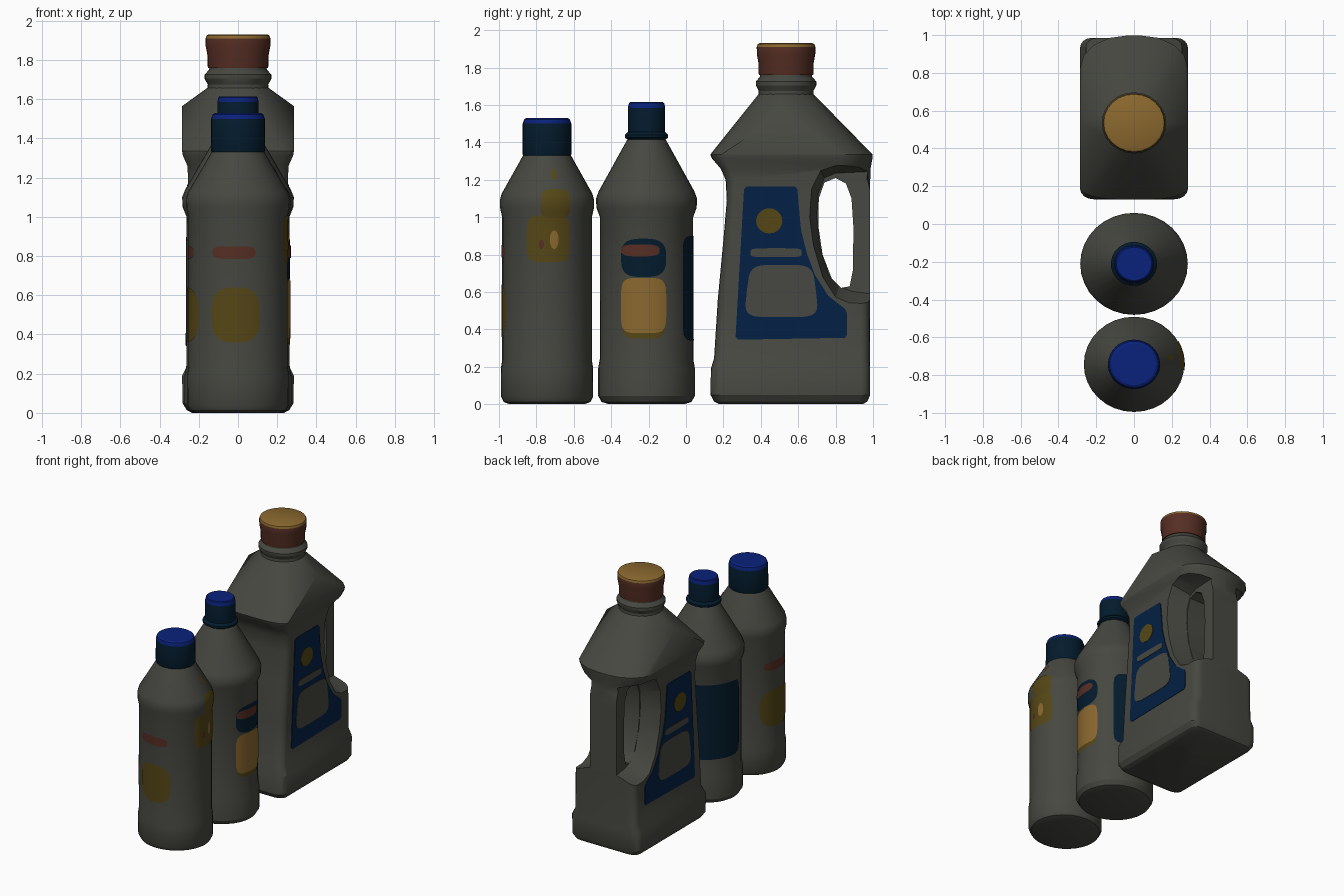
import bpy, bmesh, math
from math import sin, cos, pi, radians

if "Cube" in bpy.data.objects:
    bpy.data.objects.remove(bpy.data.objects["Cube"])

def material(name, rgb):
    m = bpy.data.materials.new(name)
    m.diffuse_color = (*rgb, 1)
    m.use_nodes = True
    m.node_tree.nodes["Principled BSDF"].inputs["Base Color"].default_value = m.diffuse_color
    return m

GREY = material("plastic_grey", (.064, .064, .054))
BLUE = material("cap_blue", (.003, .016, .2))
TEAL = material("dark_teal", (.001, .011, .026))
NAVY = material("label_navy", (.001, .015, .058))
ORANGE = material("warm_orange", (.26, .14, .028))
OLIVE = material("olive_yellow", (.09, .062, .008))
BROWN = material("red_brown", (.092, .027, .017))

def orient(bm):
    """Point the normals of closed solids outward."""
    if all(e.is_manifold for e in bm.edges):
        bmesh.ops.recalc_face_normals(bm, faces=bm.faces)
        if bm.calc_volume(signed=True) < 0:
            bmesh.ops.reverse_faces(bm, faces=bm.faces)

def smooth_edges(ob):
    bpy.ops.object.select_all(action='DESELECT')
    ob.select_set(True)
    bpy.context.view_layer.objects.active = ob
    bpy.ops.object.shade_smooth_by_angle(angle=radians(28))

def finish(bm, name, mats, rule=None, smooth=True):
    orient(bm)
    me = bpy.data.meshes.new(name)
    for m in mats:
        me.materials.append(m)
    if rule:
        for f in bm.faces:
            f.material_index = rule(f)
    bm.to_mesh(me)
    bm.free()
    ob = bpy.data.objects.new(name, me)
    bpy.context.collection.objects.link(ob)
    if smooth:
        smooth_edges(ob)
    return ob

def loft(rings):
    """Skin a list of equal-length closed rings and cap both ends."""
    bm = bmesh.new()
    vs = [[bm.verts.new(p) for p in r] for r in rings]
    n = len(vs[0])
    for a, b in zip(vs, vs[1:]):
        for i in range(n):
            j = (i + 1) % n
            bm.faces.new((a[i], a[j], b[j], b[i]))
    bm.faces.new(vs[0][::-1])
    bm.faces.new(vs[-1])
    return bm

STRETCH = 1.055   # the bottles are slightly wider in x

def circle(r, z, cy, n):
    return [(r * STRETCH * cos(2 * pi * i / n), cy + r * sin(2 * pi * i / n), z) for i in range(n)]

def revolve(name, prof, cy, mats, rule=None, n=32):
    return finish(loft([circle(r, z, cy, n) for r, z in prof]), name, mats, rule)

def radius_at(prof, z):
    for (r0, z0), (r1, z1) in zip(prof, prof[1:]):
        if z0 <= z <= z1:
            return r0 + (r1 - r0) * (z - z0) / max(z1 - z0, 1e-6)
    return prof[-1][0]

def decal(name, mat, prof, cy, deg, half, z0, z1, power=4, off=.003):
    """Rounded patch wrapped on a round bottle."""
    bm = bmesh.new()
    cols, rows, grid = 16, 6, []
    for i in range(cols + 1):
        t = -cos(pi * i / cols) * .998
        h = (1 - abs(t) ** power) ** (1 / power) * (z1 - z0) / 2
        a = radians(deg) + t * half / .25
        col = []
        for j in range(rows + 1):
            z = (z0 + z1) / 2 + h * (2 * j / rows - 1)
            r = radius_at(prof, z) + off
            col.append(bm.verts.new((r * STRETCH * cos(a), cy + r * sin(a), z)))
        grid.append(col)
    for a, b in zip(grid, grid[1:]):
        for j in range(rows):
            bm.faces.new((a[j], b[j], b[j + 1], a[j + 1]))
    return finish(bm, name, [mat])

# front bottle
YA = -.743
PA = [(.2, 0), (.232, .012), (.246, .04), (.247, .19), (.24, .235), (.24, 1.0),
      (.251, 1.05), (.252, 1.09), (.243, 1.125), (.128, 1.33), (.115, 1.36)]
revolve("front_bottle_body", PA, YA, [GREY])
revolve("front_bottle_cap", [(.128, 1.33), (.131, 1.34), (.13, 1.5), (.122, 1.523), (.11, 1.53)],
        YA, [TEAL, BLUE], lambda f: int(f.calc_center_median().z > 1.505))
decal("front_red_bar", BROWN, PA, YA, -95, .11, .785, .85)
decal("front_olive_patch", OLIVE, PA, YA, -93, .125, .36, .64, 3)
decal("left_red_bar", BROWN, PA, YA, 178, .13, .785, .85)
decal("left_olive_patch", OLIVE, PA, YA, 180, .17, .36, .64, 3)
decal("side_picture_base", OLIVE, PA, YA, 2, .122, .76, 1.01, 5)
decal("side_picture_neck", OLIVE, PA, YA, 11, .08, .99, 1.15, 4, .0035)
decal("side_picture_tip", OLIVE, PA, YA, 11, .02, 1.2, 1.26, 2)
decal("side_orange_spot", ORANGE, PA, YA, 9, .024, .83, .93, 2, .006)
decal("side_red_spot", BROWN, PA, YA, -7, .014, .83, .88, 2, .006)

# middle bottle
YB = -.211
PB = [(.2, 0), (.24, .012), (.259, .045), (.259, .19), (.25, .24), (.249, 1.0),
      (.268, 1.05), (.27, 1.1), (.255, 1.14), (.1, 1.42), (.09, 1.44)]
revolve("middle_bottle_body", PB, YB, [GREY])
revolve("middle_bottle_cap", [(.1, 1.415), (.116, 1.425), (.116, 1.44), (.1, 1.455), (.1, 1.585), (.094, 1.61), (.088, 1.615)],
        YB, [TEAL, BLUE], lambda f: int(f.calc_center_median().z > 1.59))
decal("side_olive_edge", OLIVE, PB, YB, -4, .12, .35, .64, 5, .002)
decal("side_orange_panel", ORANGE, PB, YB, -4, .125, .38, .675, 5, .004)
decal("side_teal_badge", TEAL, PB, YB, -4, .125, .68, .885, 3)
decal("side_red_streak", BROWN, PB, YB, -8, .105, .79, .855, 3, .006)
decal("back_teal_label", TEAL, PB, YB, 120, .305, .34, .9, 12)

# large jug: lofted body with pointed back under the shoulder
YC = .535

def outline(z, yf, yb, hx, front=(.07, .05), back=(.06, .05)):
    pts = []
    corners = [(1, yf, front, -90, 1), (1, yb, back, 0, -1), (-1, yb, back, 90, -1), (-1, yf, front, 180, 1)]
    for sx, y, (rx, ry), start, sy in corners:
        for k in range(5):
            a = radians(start + 22.5 * k)
            pts.append((sx * (hx - rx) + rx * cos(a), y + sy * ry + ry * sin(a), z))
    return pts

POINT = (.25, .17)
RIM = outline(1.335, .13, .998, .285, (.2, .06), POINT)
body = finish(loft([
    outline(0, .18, .945, .235), outline(.015, .15, .97, .262), outline(.05, .131, .985, .283),
    outline(.19, .133, .985, .285), outline(.245, .15, .983, .258), outline(.56, .17, .985, .255),
    outline(.88, .2, .985, .255), outline(1.09, .218, .985, .255), outline(1.2, .212, .985, .255, back=POINT),
    outline(1.26, .185, .987, .258, back=POINT), outline(1.315, .138, .997, .282, (.16, .06), POINT), RIM]),
    "jug_body", [GREY], smooth=False)

# handle cutters: tapered recess on each side, then the finger hole
RECESS = [(1.1, 1.28), (.80, 1.275), (.72, 1.25), (.67, 1.15), (.66, 1.0), (.68, .85),
          (.73, .68), (.80, .57), (.87, .54), (1.1, .53)]
INNER = [(1.1, 1.25), (.80, 1.235), (.74, 1.21), (.705, 1.12), (.70, 1.0), (.715, .85),
         (.76, .70), (.82, .63), (.88, .605), (1.1, .575)]
HOLE = [(.80, 1.21), (.74, 1.185), (.71, 1.1), (.708, .95), (.73, .8), (.78, .67), (.83, .622),
        (.875, .63), (.893, .72), (.895, .95), (.885, 1.1), (.855, 1.18)]

def at_x(pts, x):
    return [(x, y, z) for y, z in pts]

def volume(me):
    bm = bmesh.new()
    bm.from_mesh(me)
    v = bm.calc_volume(signed=True)
    bm.free()
    return v

def cut(ob, cutter):
    """Subtract the cutter, trying each solver until the result is sound."""
    cutter.hide_render = True
    before = volume(ob.data)
    mod = ob.modifiers.new("cut", 'BOOLEAN')
    mod.operation, mod.object = 'DIFFERENCE', cutter
    result = None
    for solver in ('MANIFOLD', 'EXACT', 'FLOAT'):
        mod.solver = solver
        bpy.context.view_layer.update()
        dg = bpy.context.evaluated_depsgraph_get()
        me = bpy.data.meshes.new_from_object(ob.evaluated_get(dg))
        if .6 * before < volume(me) < .9999 * before:
            result = me
            break
    ob.modifiers.remove(mod)
    if result:
        ob.data = result
    bpy.data.objects.remove(cutter)

for s in (1, -1):
    cut(body, finish(loft([at_x(INNER, s * .11), at_x(RECESS, s * .26), at_x(RECESS, s * .33)]),
                     "recess_cutter", [GREY], smooth=False))
cut(body, finish(loft([at_x(HOLE, -.3), at_x(HOLE, .3)]), "hole_cutter", [GREY], smooth=False))
smooth_edges(body)

# gabled shoulder
bm = bmesh.new()
for p in RIM + [(.285, YC, 1.565), (-.285, YC, 1.565)] + circle(.145, 1.66, YC, 20):
    bm.verts.new(p)
bmesh.ops.convex_hull(bm, input=bm.verts)
finish(bm, "jug_shoulder", [GREY])

revolve("jug_neck", [(.15, 1.62), (.146, 1.675), (.162, 1.705), (.162, 1.725), (.14, 1.75), (.135, 1.78)],
        YC, [GREY], n=24)
revolve("jug_cap", [(.145, 1.76), (.147, 1.77), (.147, 1.82), (.156, 1.87), (.157, 1.91), (.152, 1.925), (.142, 1.93)],
        YC, [BROWN, ORANGE], lambda f: int(f.calc_center_median().z > 1.912), 24)

# flat labels on both sides of the jug
def plate(name, mat, pts, x0, x1):
    for s, side in ((1, "right"), (-1, "left")):
        finish(loft([at_x(pts, s * x0), at_x(pts, s * x1)]), f"{name}_{side}", [mat], smooth=False)

def rounded(cy, cz, hy, hz, p=5, lean=0):
    pts = []
    for i in range(28):
        c, s = cos(2 * pi * i / 28), sin(2 * pi * i / 28)
        z = math.copysign(abs(s) ** (2 / p), s)
        y = math.copysign(abs(c) ** (2 / p), c)
        pts.append((cy + hy * y * (1 - lean * z), cz + hz * z))
    return pts

plate("jug_label", NAVY, [(.31, 1.15), (.325, 1.163), (.58, 1.165), (.595, 1.15), (.615, .93), (.645, .81), (.69, .69),
                          (.76, .58), (.85, .51), (.86, .49), (.86, .37), (.85, .355), (.28, .345), (.265, .36)], .252, .2605)
plate("label_disc", OLIVE, rounded(.445, .98, .07, .067, 2), .258, .2635)
plate("label_bar", GREY, rounded(.482, .81, .137, .024), .258, .2635)
plate("label_panel", GREY, rounded(.51, .605, .185, .14, 5, .09), .258, .2635)
